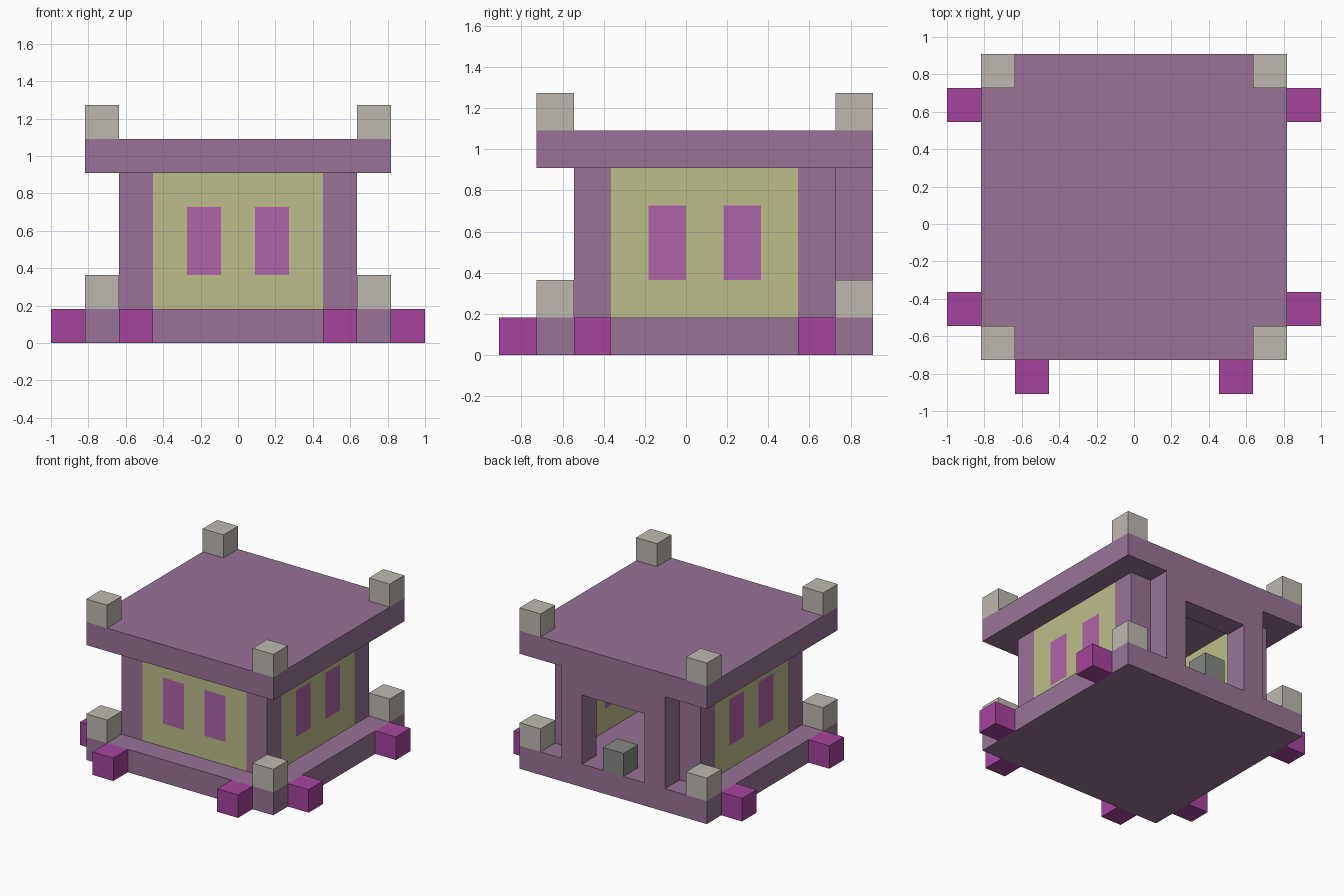
import bpy
import bmesh
from mathutils import Vector

U = 2 / 11  # one building block

cube = bpy.data.objects.get("Cube")
if cube:
    bpy.data.objects.remove(cube, do_unlink=True)


def material(name, rgb):
    # sRGB bytes to a linear flat colour
    lin = [((c / 255 + 0.055) / 1.055) ** 2.4 for c in rgb] + [1]
    mat = bpy.data.materials.new(name)
    mat.use_nodes = True
    mat.diffuse_color = lin
    mat.node_tree.nodes["Principled BSDF"].inputs["Base Color"].default_value = lin
    return mat


PURPLE = material("dusty_purple", (152, 116, 150))
YELLOW = material("pale_olive", (188, 190, 138))
WINDOW = material("orchid", (175, 99, 168))
STONE = material("light_stone", (190, 184, 176))
MAGENTA = material("magenta", (166, 68, 157))
GREY = material("mid_grey", (132, 137, 131))


def box_bmesh(lo, hi):
    lo, hi = Vector(lo) * U, Vector(hi) * U
    bm = bmesh.new()
    bmesh.ops.create_cube(bm, size=1)
    for v in bm.verts:
        v.co = (lo + hi) / 2 + v.co * (hi - lo)
    return bm


def finish(name, bm, *mats):
    mesh = bpy.data.meshes.new(name)
    bm.to_mesh(mesh)
    bm.free()
    for mat in mats:
        mesh.materials.append(mat)
    obj = bpy.data.objects.new(name, mesh)
    bpy.context.collection.objects.link(obj)


def box(name, lo, hi, mat):
    finish(name, box_bmesh(lo, hi), mat)


def pair(name, lo, hi, mat):
    # The given box on the left, and its mirror image on the right
    box("left_" + name, lo, hi, mat)
    box("right_" + name, (-hi[0], *lo[1:]), (-lo[0], *hi[1:]), mat)


def panel(name, lo, hi, axis):
    # Wall five blocks long, with windows in its second and fourth columns
    bm = box_bmesh(lo, hi)
    along = Vector((axis == 0, axis == 1, 0))
    cuts = [(along, lo[axis] + i) for i in range(1, 5)]
    cuts += [(Vector((0, 0, 1)), z) for z in (2, 4)]
    for normal, place in cuts:
        bmesh.ops.bisect_plane(bm, geom=bm.verts[:] + bm.edges[:] + bm.faces[:],
                               plane_co=normal * place * U, plane_no=normal)
    for face in bm.faces:
        centre = face.calc_center_median() / U
        column = int(centre[axis] - lo[axis])
        outward = abs(face.normal[1 - axis]) > 0.9
        face.material_index = int(outward and column in (1, 3) and 2 < centre.z < 4)
    finish(name, bm, YELLOW, WINDOW)


# Floor and roof slabs
box("floor", (-4.5, -4, 0), (4.5, 5, 1), PURPLE)
box("roof", (-4.5, -4, 5), (4.5, 5, 6), PURPLE)

# Corner stones on both slabs
for level, z in (("floor", 1), ("roof", 6)):
    for side, y in (("front", -4), ("back", 4)):
        pair(f"{side}_{level}_corner_stone", (3.5, y, z), (4.5, y + 1, z + 1), STONE)

# Feet around the base
pair("front_foot", (2.5, -5, 0), (3.5, -4, 1), MAGENTA)
pair("side_front_foot", (4.5, -3, 0), (5.5, -2, 1), MAGENTA)
pair("side_back_foot", (4.5, 3, 0), (5.5, 4, 1), MAGENTA)

# Pillars
pair("front_pillar", (2.5, -3, 1), (3.5, -2, 5), PURPLE)
pair("back_pillar", (2.5, 3, 1), (3.5, 4, 5), PURPLE)

# Doorway at the back, with its block on the threshold
pair("door_post", (1.5, 4, 1), (2.5, 5, 5), PURPLE)
box("door_lintel", (-1.5, 4, 4), (1.5, 5, 5), PURPLE)
box("doorway_block", (-0.5, 4, 1), (0.5, 5, 2), GREY)

# Windowed walls
panel("front_wall", (-2.5, -3, 1), (2.5, -2, 5), 0)
panel("left_wall", (2.5, -2, 1), (3.5, 3, 5), 1)
panel("right_wall", (-3.5, -2, 1), (-2.5, 3, 5), 1)
